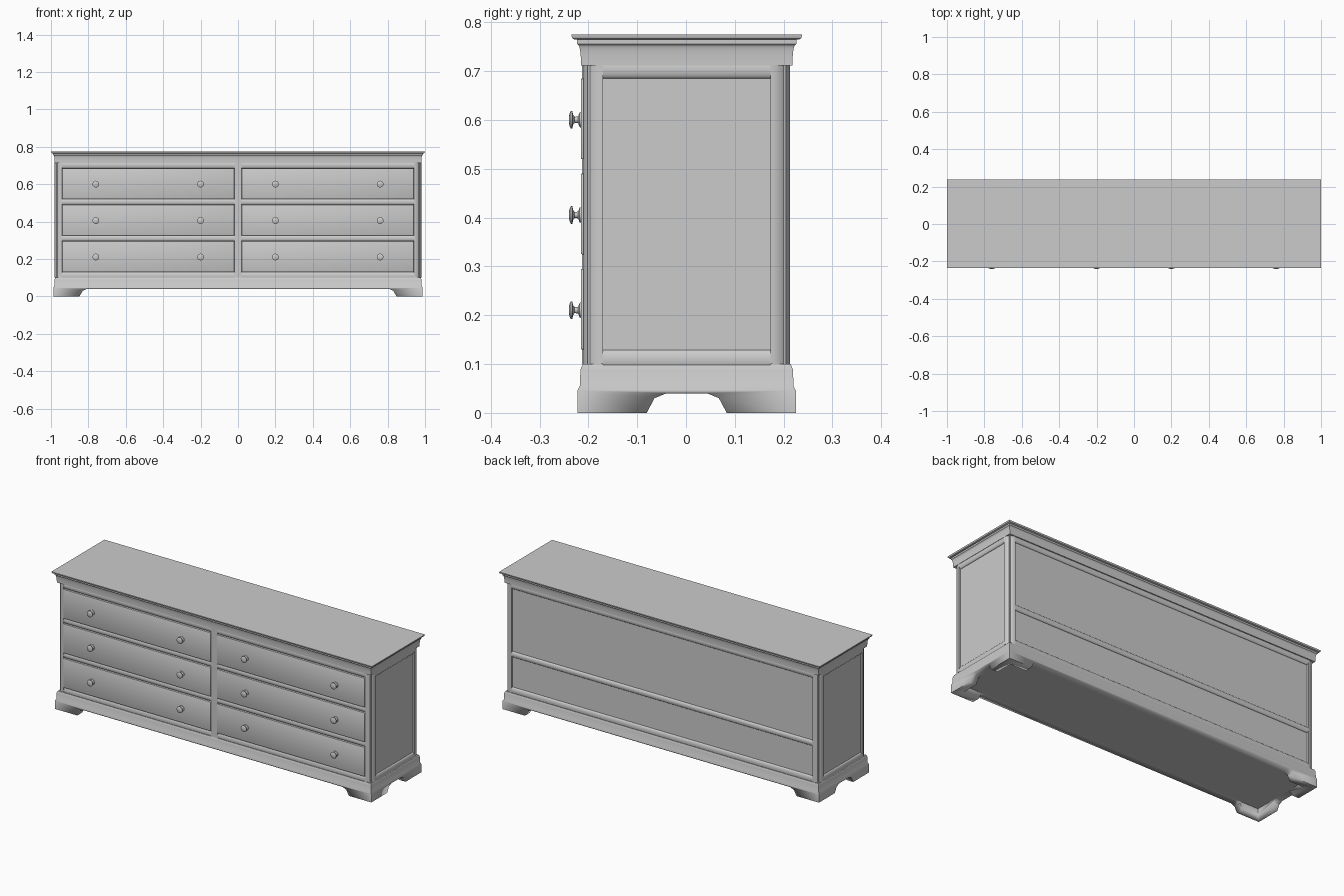
import bpy
import bmesh
import math
from mathutils import Matrix, Vector

cube = bpy.data.objects.get("Cube")
if cube:
    bpy.data.objects.remove(cube, do_unlink=True)

grey = bpy.data.materials.new("painted_grey_wood")
grey.use_nodes = True
grey.diffuse_color = (0.6, 0.6, 0.6, 1)
grey.node_tree.nodes["Principled BSDF"].inputs["Base Color"].default_value = (0.6, 0.6, 0.6, 1)

MID = 0.0015      # depth centre of the carcass
LOW, HIGH = 0.1, 0.712   # carcass bottom and top


def finish(name, bm, angle=35):
    bmesh.ops.recalc_face_normals(bm, faces=bm.faces)
    mesh = bpy.data.meshes.new(name)
    bm.to_mesh(mesh)
    bm.free()
    mesh.materials.append(grey)
    ob = bpy.data.objects.new(name, mesh)
    bpy.context.collection.objects.link(ob)
    bpy.ops.object.select_all(action="DESELECT")
    ob.select_set(True)
    bpy.context.view_layer.objects.active = ob
    bpy.ops.object.shade_smooth_by_angle(angle=math.radians(angle))
    return ob


def loft(name, loops):
    """Skin a stack of closed point loops and cap both ends."""
    bm = bmesh.new()
    rings = [[bm.verts.new(p) for p in loop] for loop in loops]
    n = len(rings[0])
    for a, b in zip(rings, rings[1:]):
        for i in range(n):
            j = (i + 1) % n
            bm.faces.new((a[i], a[j], b[j], b[i]))
    bm.faces.new(rings[0])
    bm.faces.new(rings[-1])
    return finish(name, bm)


def box(name, x, y, z, bevel=0):
    bm = bmesh.new()
    bmesh.ops.create_cube(bm, size=1)
    for v in bm.verts:
        v.co = [r[0] + (r[1] - r[0]) * (c + 0.5) for r, c in zip((x, y, z), v.co)]
    if bevel:
        bmesh.ops.bevel(bm, geom=bm.edges[:], offset=bevel, segments=2, profile=0.5, affect="EDGES")
    return finish(name, bm)


def rect_stack(name, profile):
    """Rectangular moulding from (half depth, z) points; width follows depth."""
    return loft(name, [[(sx * (d + 0.7635), MID + sy * d, z)
                        for sx, sy in ((-1, -1), (1, -1), (1, 1), (-1, 1))]
                       for d, z in profile])


def rail(name, start, end, out, height, depth):
    """Rounded moulding running from start to end, bulging towards out."""
    out = Vector(out)
    points = [out * depth * math.cos(a) + Vector((0, 0, height * math.sin(a)))
              for a in (i * math.tau / 24 for i in range(24))]
    return loft(name, [[Vector(p) + q for q in points] for p in (start, end)])


# Plinth with bracket feet
plinth = rect_stack("plinth", [(0.2235, 0), (0.2235, 0.046), (0.2185, 0.056),
                               (0.218, 0.088), (0.213, LOW)])
arch = [(0.084, -0.02), (0.082, 0), (0.066, 0.03), (0.042, 0.04)]
sides = arch + [(-a, z) for a, z in reversed(arch)]
cutters = [
    loft("side_arch_cutter", [[(x, MID + a, z) for a, z in sides] for x in (-1.1, 1.1)]),
    loft("front_arch_cutter", [[(a + math.copysign(0.765, a), y, z) for a, z in sides]
                               for y in (-0.4, 0.4)]),
    box("inner_cutter", (-0.945, 0.945), (MID - 0.18, MID + 0.18), (-0.02, 0.04)),
]
bpy.context.view_layer.objects.active = plinth
for cutter in cutters:
    mod = plinth.modifiers.new("foot_cut", "BOOLEAN")
    mod.object = cutter
    mod.operation = "DIFFERENCE"
    mod.solver = "EXACT"
    bpy.ops.object.modifier_apply(modifier=mod.name)
for cutter in cutters:
    bpy.data.objects.remove(cutter, do_unlink=True)

# Carcass: its faces are the recessed side and back panels
CX, CY = 0.97, 0.203
box("carcass", (-CX, CX), (MID - CY, MID + CY), (0.09, 0.72))

# Rounded corner posts
for sx, side in ((1, "left"), (-1, "right")):
    for sy, end in ((-1, "front"), (1, "back")):
        arc = [(0.94 + 0.04 * math.cos(t), 0.172 + 0.04 * math.sin(t))
               for t in (i * math.pi / 20 for i in range(11))]
        outline = [(0.94, 0.172)] + arc
        loft(f"{end}_{side}_post",
             [[(sx * x, MID + sy * y, z) for x, y in outline] for z in (LOW, HIGH)])

# Side rails
for sx, side in ((1, "left"), (-1, "right")):
    for z, h, part in ((0.109, 0.02, "bottom"), (0.704, 0.019, "top")):
        rail(f"{side}_{part}_rail", (sx * CX, MID - 0.172, z), (sx * CX, MID + 0.172, z),
             (sx, 0, 0), h, 0.009)

# Back rails
for z, h, part in ((0.11, 0.02, "bottom"), (0.315, 0.016, "middle"), (0.702, 0.018, "top")):
    rail(f"back_{part}_rail", (-0.94, MID + CY, z), (0.94, MID + CY, z), (0, 1, 0), h, 0.009)

# Front rails and divider
for z, h, part in ((0.11, 0.02, "bottom"), (0.31, 0.016, "lower"),
                   (0.505, 0.016, "upper"), (0.702, 0.018, "top")):
    rail(f"front_{part}_rail", (-0.94, MID - CY, z), (0.94, MID - CY, z), (0, -1, 0), h, 0.009)
box("front_divider", (-0.02, 0.02), (-0.213, -0.19), (LOW, HIGH))


def knob(name, x, z):
    """Turned knob from (radius, distance from drawer) points."""
    profile = [(0, 0), (0.016, 0), (0.015, 0.003), (0.007, 0.006), (0.006, 0.013),
               (0.010, 0.016), (0.018, 0.018), (0.018, 0.021), (0.012, 0.024), (0, 0.025)]
    bm = bmesh.new()
    verts = [bm.verts.new((r, 0, d)) for r, d in profile]
    edges = [bm.edges.new(pair) for pair in zip(verts, verts[1:])]
    bmesh.ops.spin(bm, geom=verts + edges, cent=(0, 0, 0), axis=(0, 0, 1),
                   angle=math.tau, steps=20)
    bmesh.ops.remove_doubles(bm, verts=bm.verts, dist=0.0001)
    bm.transform(Matrix.Translation((x, -0.215, z)) @ Matrix.Rotation(math.pi / 2, 4, "X"))
    finish(name, bm)


# Drawers with two knobs each
for row, z in (("bottom", 0.2125), ("middle", 0.4075), ("top", 0.6025)):
    for sx, side in ((1, "left"), (-1, "right")):
        mid = sx * 0.48
        box(f"{row}_{side}_drawer", (mid - 0.46, mid + 0.46), (-0.2155, -0.19),
            (z - 0.0825, z + 0.0825), 0.002)
        for offset, place in ((0.28, "outer"), (-0.28, "inner")):
            knob(f"{row}_{side}_{place}_knob", mid + sx * offset, z - 0.002)

# Coved cornice and top board
cove = [(0.2165 + 0.006 * (1 - math.cos(t)), 0.712 + 0.042 * math.sin(t))
        for t in (i * math.pi / 16 for i in range(9))]
rect_stack("cornice", cove + [(0.2245, 0.756), (0.2245, 0.766)])
rect_stack("top_board", [(0.230, 0.765), (0.234, 0.767), (0.2365, 0.773), (0.2365, 0.775)])
